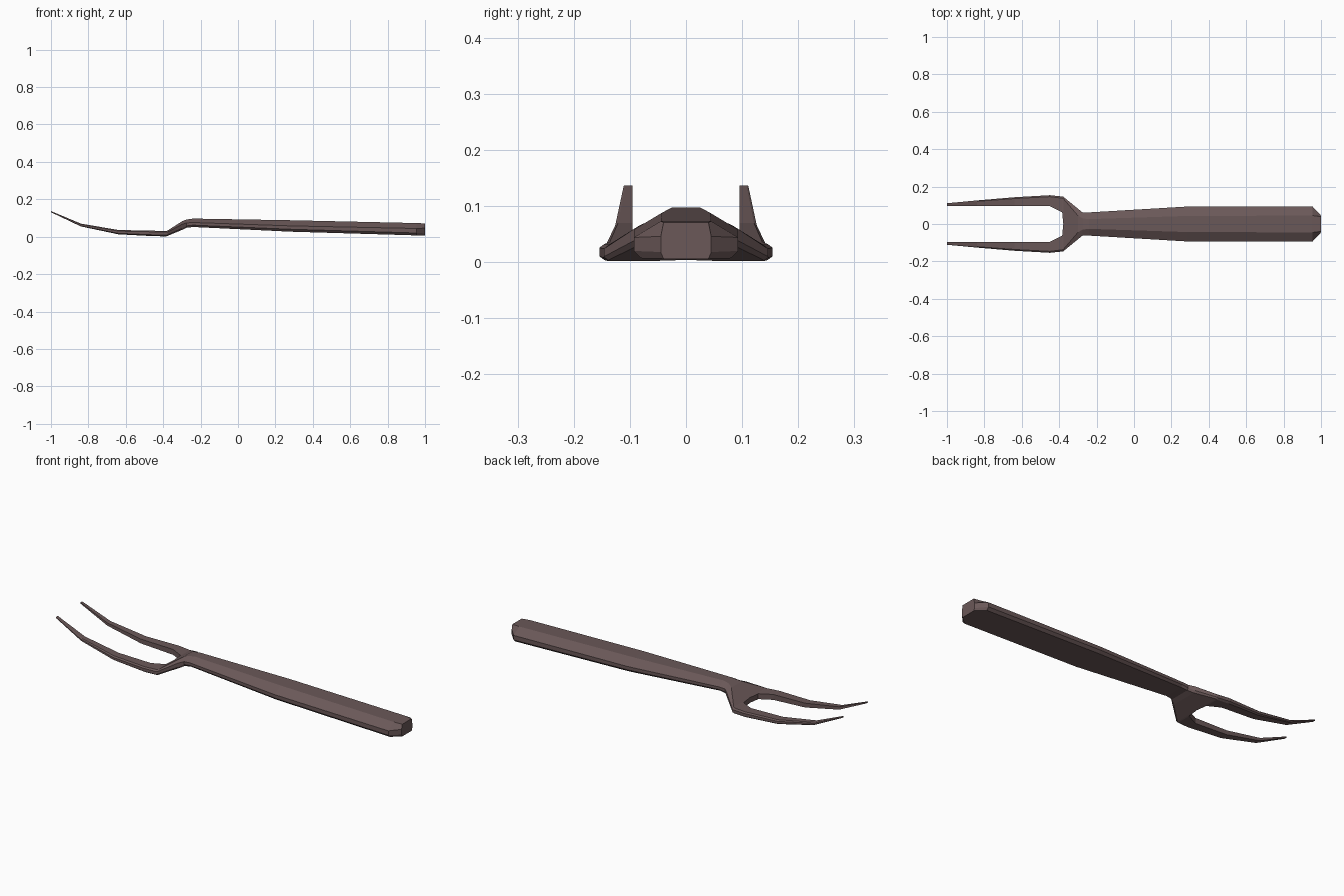
import bpy, bmesh

steel = bpy.data.materials.new("dark brown")
steel.diffuse_color = (0.145, 0.098, 0.098, 1)


def loft(name, stations, cap_first, cap_last):
    """Half body through cross-sections, mirrored over y = 0.
    Station: x, inner y, bottom y, outer y, top-flat y, z bottom, z side low, z side high, z top."""
    bm = bmesh.new()
    rings = []
    for x, yi, yb, yo, yt, zb, z1, z2, zt in stations:
        pts = [(yi, zb), (yb, zb), (yo, z1), (yo, z2), (yt, zt), (yi, zt)]
        rings.append([bm.verts.new((x, y, z)) for y, z in pts])
    n = 6
    for i in range(len(rings) - 1):
        a, b = rings[i], rings[i + 1]
        for k in range(n):
            # leave the mirror plane open
            if k == n - 1 and stations[i][1] == 0 and stations[i + 1][1] == 0:
                continue
            j = (k + 1) % n
            bm.faces.new((a[k], a[j], b[j], b[k]))
    if cap_first:
        bm.faces.new(rings[0])
    if cap_last:
        bm.faces.new(rings[-1])
    bmesh.ops.recalc_face_normals(bm, faces=bm.faces)
    mesh = bpy.data.meshes.new(name)
    bm.to_mesh(mesh)
    bm.free()
    mesh.materials.append(steel)
    ob = bpy.data.objects.new(name, mesh)
    bpy.context.collection.objects.link(ob)
    mod = ob.modifiers.new("mirror", "MIRROR")
    mod.use_axis = (False, True, False)
    mod.use_clip = True
    mod.merge_threshold = 0.0005
    return ob


# Neck section shared by the handle and the fork head
neck = (-0.24, 0, 0.052, 0.062, 0.026, 0.052, 0.062, 0.076, 0.097)

# Handle: widening bar with a chamfered butt end
loft("handle", [
    (1.0, 0, 0.040, 0.045, 0.040, 0.006, 0.018, 0.046, 0.071),
    (0.955, 0, 0.080, 0.093, 0.045, 0.007, 0.020, 0.044, 0.073),
    (0.28, 0, 0.080, 0.093, 0.043, 0.027, 0.040, 0.058, 0.088),
    neck,
], True, False)

# Fork head: sloping web that splits into two upswept prongs
loft("fork_head", [
    neck,
    (-0.275, 0, 0.055, 0.062, 0.030, 0.048, 0.058, 0.074, 0.092),
    (-0.30, 0, 0.072, 0.082, 0.045, 0.036, 0.044, 0.066, 0.082),
    (-0.378, 0, 0.138, 0.146, 0.136, 0.004, 0.010, 0.024, 0.032),
    (-0.384, 0.062, 0.138, 0.147, 0.138, 0.002, 0.008, 0.024, 0.031),
    (-0.45, 0.095, 0.144, 0.154, 0.146, 0.003, 0.010, 0.026, 0.032),
    (-0.64, 0.095, 0.136, 0.143, 0.136, 0.013, 0.018, 0.030, 0.036),
    (-0.84, 0.095, 0.122, 0.126, 0.121, 0.055, 0.058, 0.066, 0.070),
    (-1.0, 0.095, 0.109, 0.111, 0.108, 0.131, 0.132, 0.136, 0.137),
], False, True)
